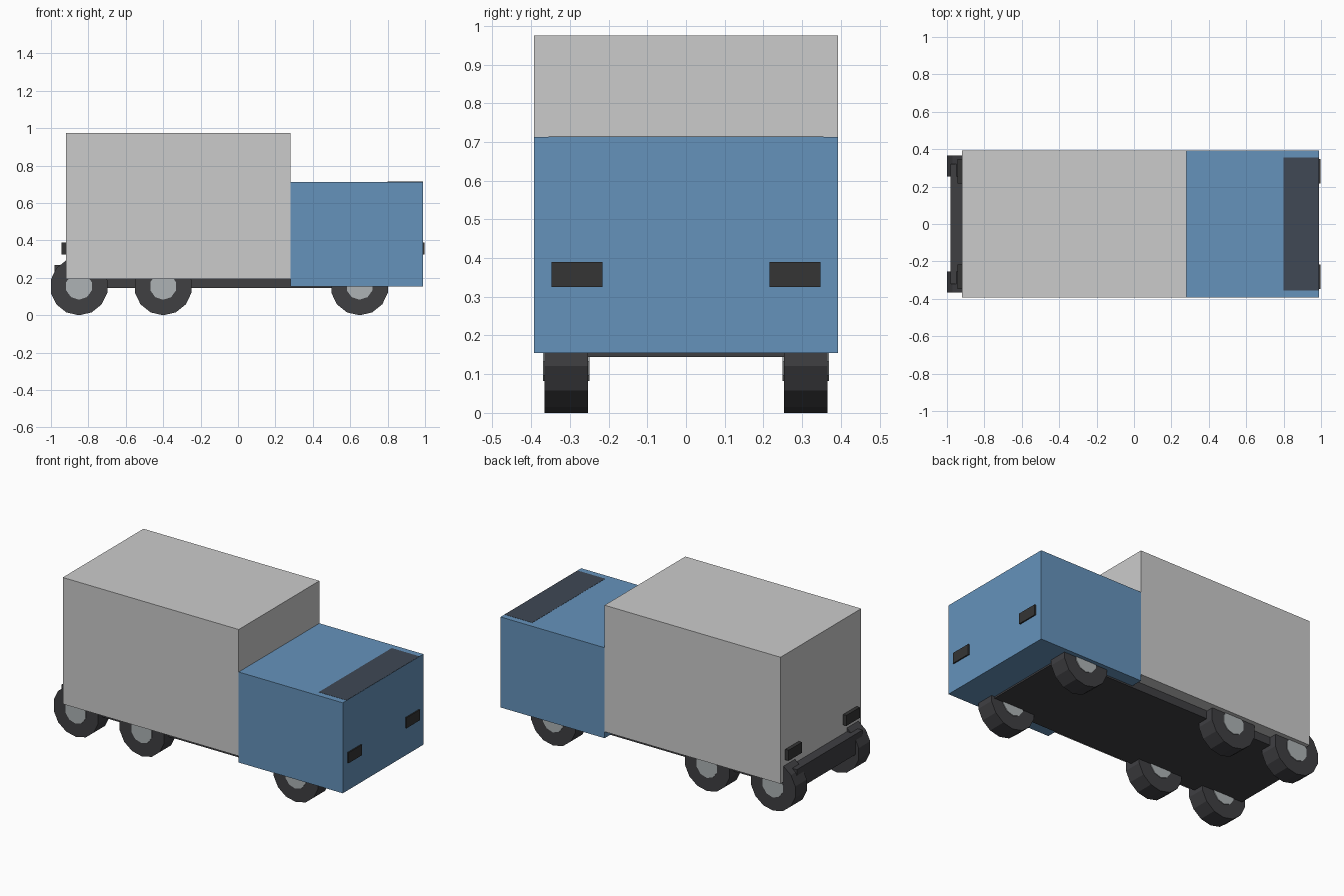
import bpy, math
from mathutils import Matrix

if "Cube" in bpy.data.objects:
    bpy.data.objects.remove(bpy.data.objects["Cube"])


def material(name, rgb):
    m = bpy.data.materials.new(name)
    m.diffuse_color = (*rgb, 1)
    m.use_nodes = True
    m.node_tree.nodes["Principled BSDF"].inputs["Base Color"].default_value = m.diffuse_color
    return m


BLUE = material("blue_paint", (0.13, 0.29, 0.50))
DARK = material("dark_rubber", (0.05, 0.05, 0.055))
GLASS = material("dark_glass", (0.05, 0.065, 0.09))
LAMP = material("dark_lamp", (0.035, 0.035, 0.035))
HUB = material("hub_metal", (0.42, 0.45, 0.46))


def box(name, x, y, z, mat=None):
    """Box from (min, max) ranges along each axis."""
    size = [r[1] - r[0] for r in (x, y, z)]
    mid = [(r[1] + r[0]) / 2 for r in (x, y, z)]
    bpy.ops.mesh.primitive_cube_add(size=1)
    ob = bpy.context.object
    ob.name = name
    ob.data.transform(Matrix.Translation(mid) @ Matrix.Diagonal((*size, 1)))
    if mat:
        ob.data.materials.append(mat)
    return ob


def disc(name, x, y, z, radius, width, sides, mat):
    """Cylinder lying along y with a vertex pointing straight down."""
    bpy.ops.mesh.primitive_cylinder_add(vertices=sides, radius=radius, depth=width)
    ob = bpy.context.object
    ob.name = name
    ob.data.transform(Matrix.Translation((x, y, z)) @ Matrix.Rotation(math.pi / 2, 4, 'X'))
    ob.data.materials.append(mat)
    return ob


# Body
W = 0.393
box("cargo_box", (-0.92, 0.28), (-W, W), (0.195, 0.975))
box("cab", (0.28, 0.99), (-W, W), (0.155, 0.713), BLUE)
box("windscreen", (0.80, 0.989), (-0.355, 0.355), (0.45, 0.714), GLASS)
box("chassis", (-0.98, 0.78), (-0.32, 0.32), (0.145, 0.27), DARK)

for side, s in (("left", 1), ("right", -1)):
    # Lamps
    ys = sorted((s * 0.216, s * 0.347))
    box("headlight_" + side, (0.965, 0.998), ys, (0.325, 0.39), LAMP)
    box("taillight_" + side, (-0.943, -0.91), ys, (0.325, 0.39), LAMP)
    # Wheels
    for axle, x in (("front", 0.65), ("middle", -0.40), ("rear", -0.85)):
        disc(f"{axle}_wheel_{side}", x, s * 0.309, 0.155, 0.155, 0.112, 14, DARK)
        disc(f"{axle}_hub_{side}", x, s * 0.309, 0.155, 0.072, 0.12, 10, HUB)
